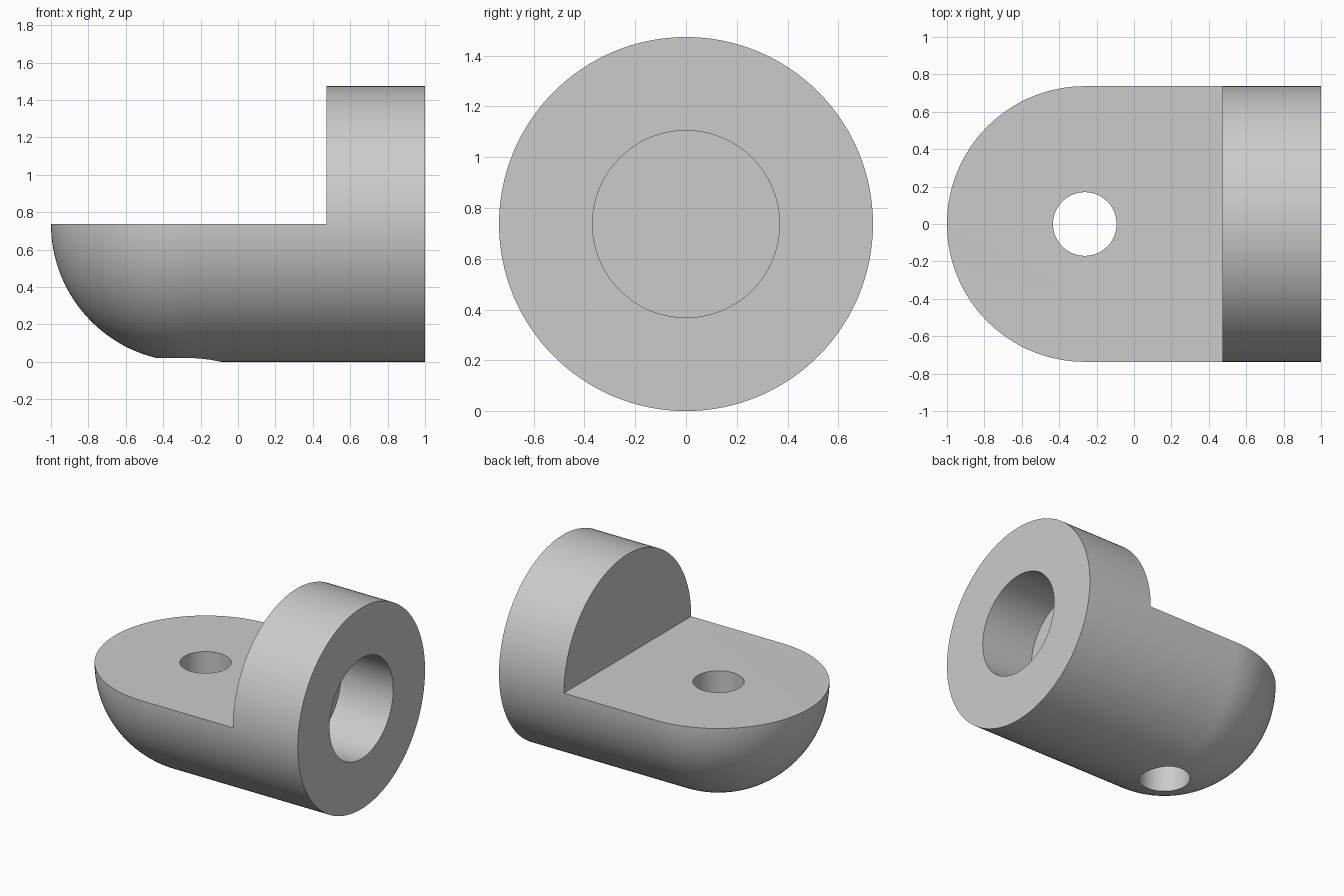
import bpy, bmesh
from math import pi, sin, cos, radians
from mathutils import Matrix, Vector

if "Cube" in bpy.data.objects:
    bpy.data.objects.remove(bpy.data.objects["Cube"])

U = 1 / 19                      # base unit
R = 14 * U                      # body radius, also height of its axis
DOME_X = -1 + R                 # centre of the rounded end
STEP_X = 1 - 10 * U             # start of the full-height collar
SEG = 128


def mesh_object(name, bm):
    bmesh.ops.recalc_face_normals(bm, faces=bm.faces[:])
    mesh = bpy.data.meshes.new(name)
    bm.to_mesh(mesh)
    bm.free()
    obj = bpy.data.objects.new(name, mesh)
    bpy.context.collection.objects.link(obj)
    return obj


def cylinder(name, radius, depth, matrix):
    bm = bmesh.new()
    bmesh.ops.create_cone(bm, cap_ends=True, segments=SEG, radius1=radius,
                          radius2=radius, depth=depth, matrix=matrix)
    return mesh_object(name, bm)


def cut(target, cutter):
    cutter.hide_render = True
    mod = target.modifiers.new("cut", 'BOOLEAN')
    mod.operation = 'DIFFERENCE'
    mod.solver = 'EXACT'
    mod.object = cutter
    bpy.context.view_layer.objects.active = target
    bpy.ops.object.modifier_apply(modifier=mod.name)
    bpy.data.objects.remove(cutter)


# Round-nosed body: dome profile plus straight side, turned around the x axis
bm = bmesh.new()
N = 32
points = [(DOME_X - R * cos(i / N * pi / 2), R * sin(i / N * pi / 2)) for i in range(N + 1)]
points += [(1, R), (1, 0)]
verts = [bm.verts.new((x, 0, R + r)) for x, r in points]
edges = [bm.edges.new(pair) for pair in zip(verts, verts[1:])]
bmesh.ops.spin(bm, geom=verts + edges, cent=(0, 0, R), axis=(1, 0, 0),
               angle=2 * pi, steps=SEG, use_duplicate=False)
bmesh.ops.remove_doubles(bm, verts=bm.verts[:], dist=1e-5)
bmesh.ops.dissolve_limit(bm, angle_limit=radians(0.1), verts=[v for v in bm.verts if v.co.x > 0.99],
                         edges=[e for e in bm.edges if all(v.co.x > 0.99 for v in e.verts)])
body = mesh_object("hinge_body", bm)

# Upper half removed to leave the flat tongue
bm = bmesh.new()
bmesh.ops.create_cube(bm, size=1, matrix=Matrix.Translation(((STEP_X - 2) / 2, 0, R + 1))
                      @ Matrix.Diagonal((STEP_X + 2, 4, 2, 1)))
cut(body, mesh_object("tongue_cutter", bm))

# Vertical pin hole through the tongue
cut(body, cylinder("pin_hole_cutter", 0.17, 4, Matrix.Translation((DOME_X, 0, R))))

# Blind socket in the end face
depth = 8 * U
cut(body, cylinder("socket_cutter", 7 * U, 2 * depth,
                   Matrix.Translation((1, 0, R)) @ Matrix.Rotation(pi / 2, 4, Vector((0, 1, 0)))))

# Smooth curved faces, crisp edges
bpy.ops.object.select_all(action='DESELECT')
body.select_set(True)
bpy.context.view_layer.objects.active = body
bpy.ops.object.shade_smooth_by_angle(angle=radians(30))
